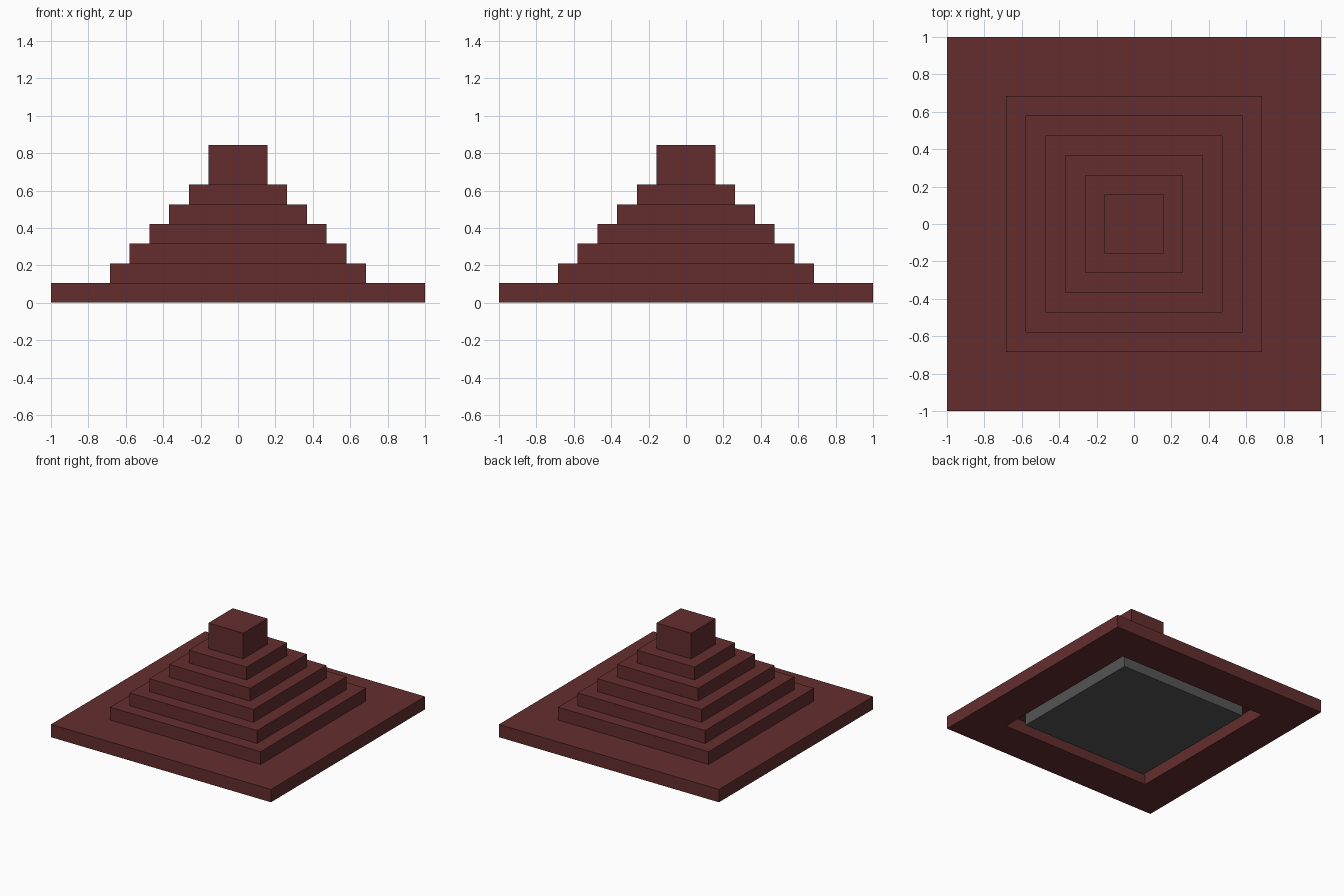
import bpy
import bmesh

if "Cube" in bpy.data.objects:
    bpy.data.objects.remove(bpy.data.objects["Cube"], do_unlink=True)

U = 1 / 19  # building module


def make_material(name, colour):
    mat = bpy.data.materials.new(name)
    mat.use_nodes = True
    mat.diffuse_color = (*colour, 1)
    mat.node_tree.nodes["Principled BSDF"].inputs["Base Color"].default_value = (*colour, 1)
    return mat


def square(bm, half, z):
    corners = ((-1, -1), (1, -1), (1, 1), (-1, 1))
    return [bm.verts.new((x * half, y * half, z)) for x, y in corners]


def bridge(bm, a, b):
    for i in range(4):
        j = (i + 1) % 4
        bm.faces.new((a[i], a[j], b[j], b[i]))


def slab(name, half, low, high, mat, hole=0):
    """Square slab in modules, with an optional square opening."""
    bm = bmesh.new()
    bottom, top = square(bm, half * U, low * U), square(bm, half * U, high * U)
    bridge(bm, bottom, top)
    if hole:
        in_bottom, in_top = square(bm, hole * U, low * U), square(bm, hole * U, high * U)
        bridge(bm, top, in_top)
        bridge(bm, in_top, in_bottom)
        bridge(bm, in_bottom, bottom)
    else:
        bm.faces.new(top)
        bm.faces.new(bottom[::-1])
    bmesh.ops.recalc_face_normals(bm, faces=bm.faces)
    mesh = bpy.data.meshes.new(name)
    bm.to_mesh(mesh)
    bm.free()
    mesh.materials.append(mat)
    obj = bpy.data.objects.new(name, mesh)
    bpy.context.collection.objects.link(obj)
    return obj


red = make_material("dark red stone", (0.127, 0.027, 0.027))
grey = make_material("dark grey core", (0.09, 0.09, 0.09))

# Wide base with a square opening underneath
slab("base_frame", 19, 0, 2, red, hole=13)

# Grey core standing inside the opening
slab("inner_core", 11, 0, 2, grey)

# Five steps, each narrower than the one below
for i in range(5):
    slab(f"step_{i + 1}", 13 - 2 * i, 2 + 2 * i, 4 + 2 * i, red)

# Tall block on top
slab("top_block", 3, 12, 16, red)
